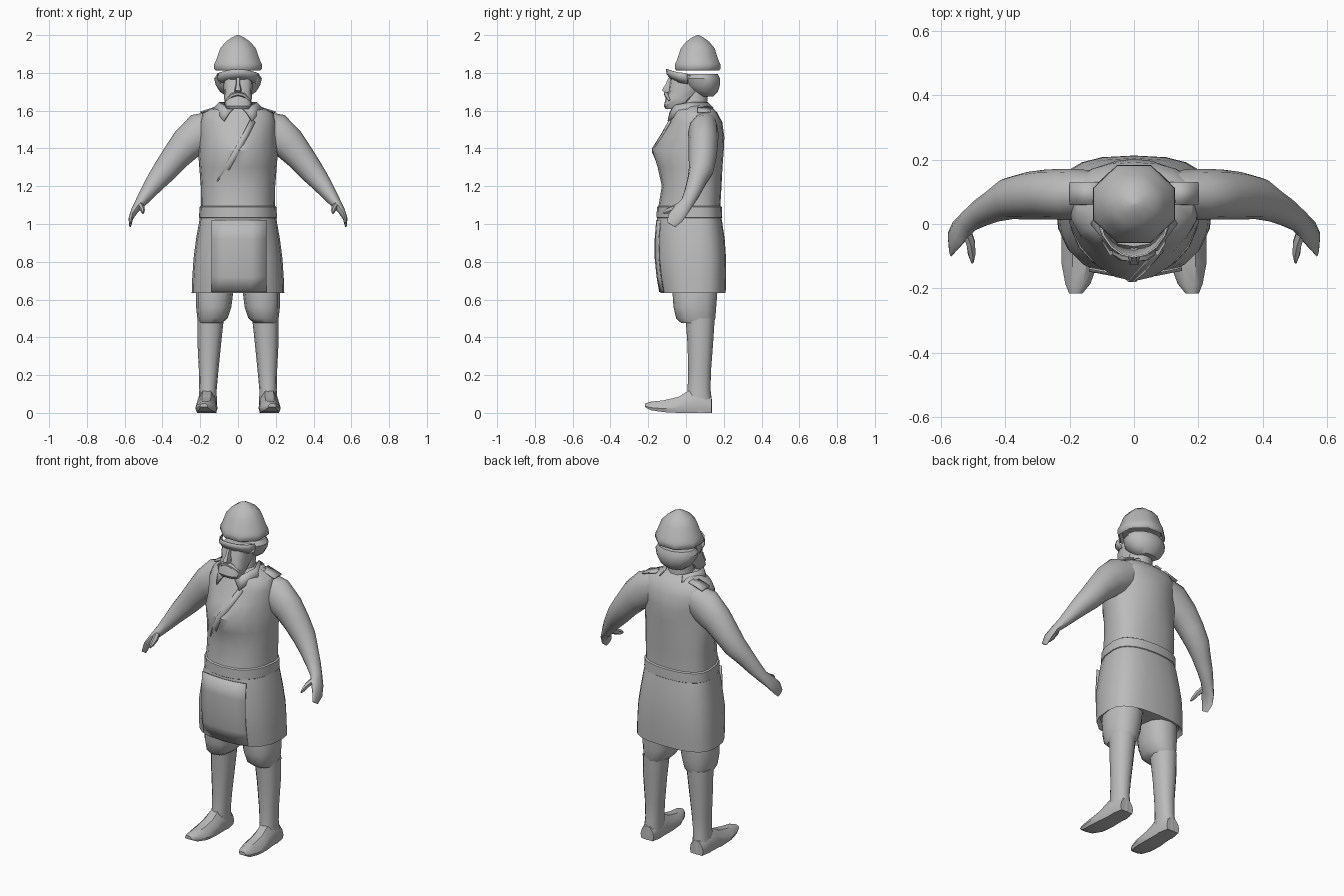
import bpy, bmesh, math
from mathutils import Vector

grey = bpy.data.materials.new("warm grey")
grey.diffuse_color = (0.5, 0.5, 0.5, 1)


def finish(name, bm, angle=40, mirror=False, thick=0):
    bmesh.ops.recalc_face_normals(bm, faces=bm.faces)
    me = bpy.data.meshes.new(name)
    bm.to_mesh(me)
    bm.free()
    me.materials.append(grey)
    ob = bpy.data.objects.new(name, me)
    bpy.context.collection.objects.link(ob)
    if thick:
        ob.modifiers.new("Thickness", 'SOLIDIFY').thickness = thick
    if mirror:
        ob.modifiers.new("Mirror", 'MIRROR').use_bisect_axis[0] = False
    bpy.ops.object.select_all(action='DESELECT')
    ob.select_set(True)
    bpy.context.view_layer.objects.active = ob
    bpy.ops.object.shade_smooth_by_angle(angle=math.radians(angle))
    return ob


def skin(name, rings, caps=(True, True), closed=True, **kw):
    """Bridge a list of equal point rings."""
    bm = bmesh.new()
    vs = [[bm.verts.new(p) for p in r] for r in rings]
    n = len(vs[0])
    for a, b in zip(vs, vs[1:]):
        for i in range(n if closed else n - 1):
            j = (i + 1) % n
            bm.faces.new((a[i], a[j], b[j], b[i]))
    if caps[0]:
        bm.faces.new(vs[0])
    if caps[1]:
        bm.faces.new(vs[-1])
    return finish(name, bm, **kw)


def sp(v, e):
    return math.copysign(abs(v) ** e, v)


def ring_z(z, x0, x1, y0, y1, cy=None, n=16, e=1.0, pad=0.0):
    """Horizontal oval whose front and back depths may differ."""
    cx, hx = (x0 + x1) / 2, (x1 - x0) / 2 + pad
    cy = (y0 + y1) / 2 if cy is None else cy
    pts = []
    for i in range(n):
        t = 2 * math.pi * (i + 0.5 * (n == 8)) / n
        c, s = sp(math.cos(t), e), sp(math.sin(t), e)
        d = (y1 - cy if s > 0 else cy - y0) + pad
        pts.append((cx + hx * c, cy + d * s, z))
    return pts


def tube(name, path, n=10, **kw):
    """Tube along (x, y, z, radius in the xz plane, radius along y)."""
    rings = []
    for i, (x, y, z, ra, rb) in enumerate(path):
        a, b = path[max(i - 1, 0)], path[min(i + 1, len(path) - 1)]
        t = (Vector(b[:3]) - Vector(a[:3])).normalized()
        u = t.cross(Vector((0, 1, 0))).normalized()
        v = t.cross(u)
        rings.append([Vector((x, y, z)) + u * ra * math.cos(k * math.tau / n)
                      + v * rb * math.sin(k * math.tau / n) for k in range(n)])
    return skin(name, rings, mirror=True, **kw)


def torso_ring(z, hx, y0, y1, e=0.85, pad=0.0):
    return ring_z(z, -hx, hx, y0, y1, 0.07, 20, e, pad)


# Upper garment
skin("tunic", [torso_ring(*r) for r in (
    (1.03, .200, -.150, .185), (1.10, .196, -.145, .182), (1.20, .197, -.128, .188),
    (1.30, .205, -.150, .193, 1), (1.39, .212, -.178, .200, 1.1), (1.46, .208, -.138, .203, 1.1),
    (1.54, .202, -.090, .192), (1.59, .185, -.068, .165), (1.62, .125, -.055, .135),
    (1.635, .07, -.035, .11))])

# Flared skirt, open below with a recessed underside
skin("skirt", [torso_ring(*r) for r in (
    (.66, .225, -.120, .190, .75), (.635, .245, -.135, .210, .75), (.72, .242, -.150, .213, .75),
    (.82, .235, -.160, .212, .75), (.92, .222, -.160, .205, .8), (1.00, .208, -.155, .193, .8),
    (1.04, .201, -.152, .187))])

# Belt
skin("belt", [torso_ring(z, .200, -.150, .186, .85, p) for z, p in
              ((1.03, 0), (1.035, .006), (1.09, .004), (1.095, -.003))])

# Front skirt panel, a thin plate following the skirt
skin("front_panel", [[(x, y + .9 * x * x - .004, z) for x in (-.14, -.07, 0, .07, .15)]
     for z, y in ((.64, -.138), (.72, -.152), (.82, -.162), (.92, -.162), (1.02, -.154))],
     caps=(0, 0), closed=False, thick=.006)

# Arms and hands
tube("arm", [(.10, .10, 1.53, .075, .065), (.19, .092, 1.485, .108, .080),
             (.27, .092, 1.425, .090, .078), (.33, .088, 1.355, .076, .074),
             (.385, .080, 1.285, .066, .066), (.43, .058, 1.23, .055, .052),
             (.475, .035, 1.17, .042, .044), (.515, .008, 1.115, .030, .036),
             (.545, -.025, 1.075, .020, .042), (.566, -.055, 1.035, .012, .042),
             (.570, -.080, .997, .006, .026)], n=12)
tube("thumb", [(.525, -.01, 1.11, .016, .016), (.508, -.06, 1.085, .015, .018),
               (.505, -.095, 1.07, .012, .016), (.503, -.120, 1.058, .004, .006)], n=6)

# Shoulder tabs
skin("shoulder_tab", [[(x, y, z + dz) for x, z in ((.11, 1.620), (.20, 1.592))]
     for y, dz in ((.06, .004), (.13, .002))], caps=(0, 0), closed=False,
     mirror=True, thick=.008)

# Collar points
skin("collar", [[(.02, -.075, 1.615), (.075, -.060, 1.63), (.10, .02, 1.645), (.06, .115, 1.645)],
                [(.045, -.088, 1.59), (.075, -.098, 1.545), (.135, .00, 1.61), (.075, .145, 1.615)]],
     caps=(0, 0), closed=False, mirror=True, thick=.006)

# Breeches with bulging knees
skin("breeches", [ring_z(z, a, b, c, d, n=12, e=.85) for z, a, b, c, d in (
    (.475, .085, .205, -.025, .145), (.50, .055, .215, -.052, .155), (.56, .035, .222, -.066, .160),
    (.64, .025, .222, -.072, .166), (.72, .01, .20, -.07, .165))], mirror=True)

# Boot shafts
skin("boot_shaft", [ring_z(z, a, b, c, d, n=12, e=.9) for z, a, b, c, d in (
    (.0, .115, .212, .01, .138), (.06, .112, .210, .00, .138), (.12, .113, .205, .008, .130),
    (.22, .104, .207, .012, .132), (.36, .090, .214, .008, .143), (.50, .075, .215, -.002, .152))],
    mirror=True)


# Feet, lofted from toe to heel with flat soles
def foot_ring(y, x0, x1, zb, zt):
    m, h = (x0 + x1) / 2, (x1 - x0) / 2
    s = ((-.85, 0), (.85, 0), (1, .3), (.85, .65), (.4, 1), (-.4, 1), (-.85, .65), (-1, .3))
    return [(m + h * a, y, zb + (zt - zb) * b) for a, b in s]


skin("foot", [foot_ring(*r) for r in (
    (-.216, .160, .202, .030, .050), (-.185, .135, .214, .014, .060), (-.12, .112, .226, .004, .066),
    (-.04, .108, .226, .0, .085), (.01, .110, .220, .0, .115), (.08, .110, .216, .0, .12),
    (.135, .120, .208, .0, .08))], mirror=True)

# Neck and face
skin("neck", [ring_z(z, -r, r, c, d, n=10) for z, r, c, d in (
    (1.58, .085, -.05, .13), (1.64, .07, -.025, .115), (1.73, .07, -.01, .125))])
skin("face", [ring_z(z, -r, r, c, d, n=12, e=.65) for z, r, c, d in (
    (1.608, .058, -.108, -.035), (1.625, .070, -.118, -.01), (1.665, .073, -.108, .04),
    (1.70, .075, -.092, .08), (1.76, .078, -.085, .10), (1.785, .078, -.07, .10))])

# Nose and moustache
skin("nose", [[(-w, -.075, z), (-w * .6, y, z), (w * .6, y, z), (w, -.075, z)] for z, w, y in (
    (1.695, .018, -.110), (1.708, .022, -.128), (1.74, .013, -.108), (1.775, .012, -.092))])
tube("moustache", [(-.002, -.102, 1.69, .010, .016), (.03, -.100, 1.682, .012, .016),
                   (.065, -.085, 1.655, .005, .01)], n=6)

# Brow visor, an open band above the eyes
skin("brow", [[(rx * math.sin(t), .03 - ry * math.cos(t), z + .012 * math.cos(2 * t))
     for t in [math.radians(a) for a in range(-80, 81, 20)]]
     for z, rx, ry in ((1.755, .095, .105), (1.785, .110, .128), (1.808, .105, .130))],
     caps=(0, 0), closed=False, thick=.006)

# Hair roll round the back and sides of the head
skin("hair", [ring_z(z, -r, r, c, d, n=14) for z, r, c, d in (
    (1.675, .060, .065, .145), (1.70, .095, .03, .170), (1.735, .118, -.005, .182),
    (1.77, .126, -.01, .182), (1.795, .110, .01, .170))])

# Eight-sided helmet, open below
skin("helmet", [ring_z(z, -r, r, .062 - r * .95, .062 + r * .95, n=8) for z, r in (
    (1.845, .115), (1.812, .128), (1.822, .138), (1.848, .136), (1.866, .126),
    (1.93, .102), (1.965, .070), (1.988, .034), (2.0, .006))], angle=50)

# Diagonal chest strap
skin("chest_strap", [[(x - .012, y, z + .01), (x + .012, y, z - .01)] for x, y, z in (
    (-.10, -.108, 1.22), (-.05, -.146, 1.31), (-.005, -.180, 1.39), (.04, -.130, 1.47),
    (.08, -.085, 1.55))], caps=(0, 0), closed=False, thick=.005)
